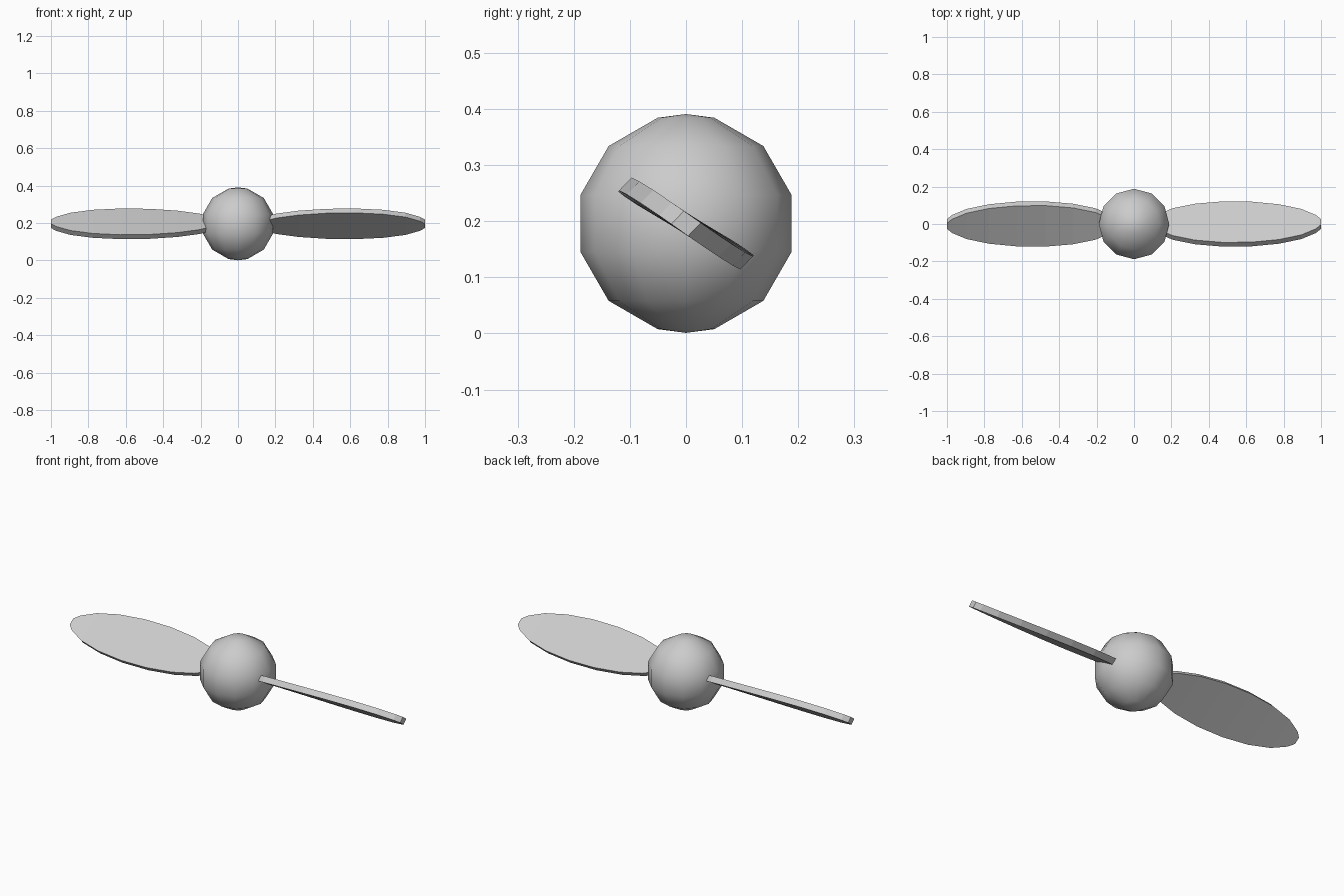
import bpy
import bmesh
from math import sin, cos, radians
from mathutils import Vector

if "Cube" in bpy.data.objects:
    bpy.data.objects.remove(bpy.data.objects["Cube"])

CENTRE_Z = 0.196
HUB_RADIUS = 0.195

grey = bpy.data.materials.new("light grey")
grey.use_nodes = True
colour = (0.6, 0.6, 0.6, 1)
grey.diffuse_color = colour
grey.node_tree.nodes["Principled BSDF"].inputs["Base Color"].default_value = colour


def make_object(name, bm, smooth):
    bmesh.ops.recalc_face_normals(bm, faces=bm.faces)
    for face in bm.faces:
        face.smooth = smooth
    mesh = bpy.data.meshes.new(name)
    bm.to_mesh(mesh)
    bm.free()
    mesh.materials.append(grey)
    obj = bpy.data.objects.new(name, mesh)
    obj.location.z = CENTRE_Z
    bpy.context.collection.objects.link(obj)
    return obj


# Round hub: twelve segments, rings offset half a step from the poles
def build_hub(segments=12, rings=6):
    bm = bmesh.new()
    loops = []
    for i in range(rings):
        phi = radians(180 * (i + 0.5) / rings)
        loops.append([bm.verts.new((HUB_RADIUS * sin(phi) * cos(radians(a)),
                                    HUB_RADIUS * sin(phi) * sin(radians(a)),
                                    HUB_RADIUS * cos(phi)))
                      for a in range(0, 360, 360 // segments)])
    top = bm.verts.new((0, 0, HUB_RADIUS))
    bottom = bm.verts.new((0, 0, -HUB_RADIUS))
    for j in range(segments):
        k = (j + 1) % segments
        bm.faces.new((top, loops[0][j], loops[0][k]))
        bm.faces.new((bottom, loops[-1][k], loops[-1][j]))
        for a, b in zip(loops, loops[1:]):
            bm.faces.new((a[j], b[j], b[k], a[k]))
    return make_object("hub", bm, True)


# Flat oval blade with cut ends, pitched and slightly twisted along its length
def build_blade(name):
    bm = bmesh.new()
    half_thickness = Vector((0, 0.0112, 0.0117))
    sections = []
    for angle in range(180, -1, -20):
        x = 0.55 + 0.45 * cos(radians(angle))
        half_chord = 0.131 * max(sin(radians(angle)), 0.14)
        pitch = radians(32.5 + 6 * (x - 0.55))
        chord = Vector((0, cos(pitch), -sin(pitch))) * half_chord
        middle = Vector((x, 0, 0))
        sections.append([bm.verts.new(middle + chord * c + half_thickness * t)
                         for c, t in ((-1, -1), (1, -1), (1, 1), (-1, 1))])
    for a, b in zip(sections, sections[1:]):
        for i in range(4):
            k = (i + 1) % 4
            bm.faces.new((a[i], a[k], b[k], b[i]))
    bm.faces.new(sections[0])
    bm.faces.new(sections[-1])
    return make_object(name, bm, False)


build_hub()
build_blade("left_blade")
right_blade = build_blade("right_blade")
right_blade.rotation_euler.z = radians(180)
